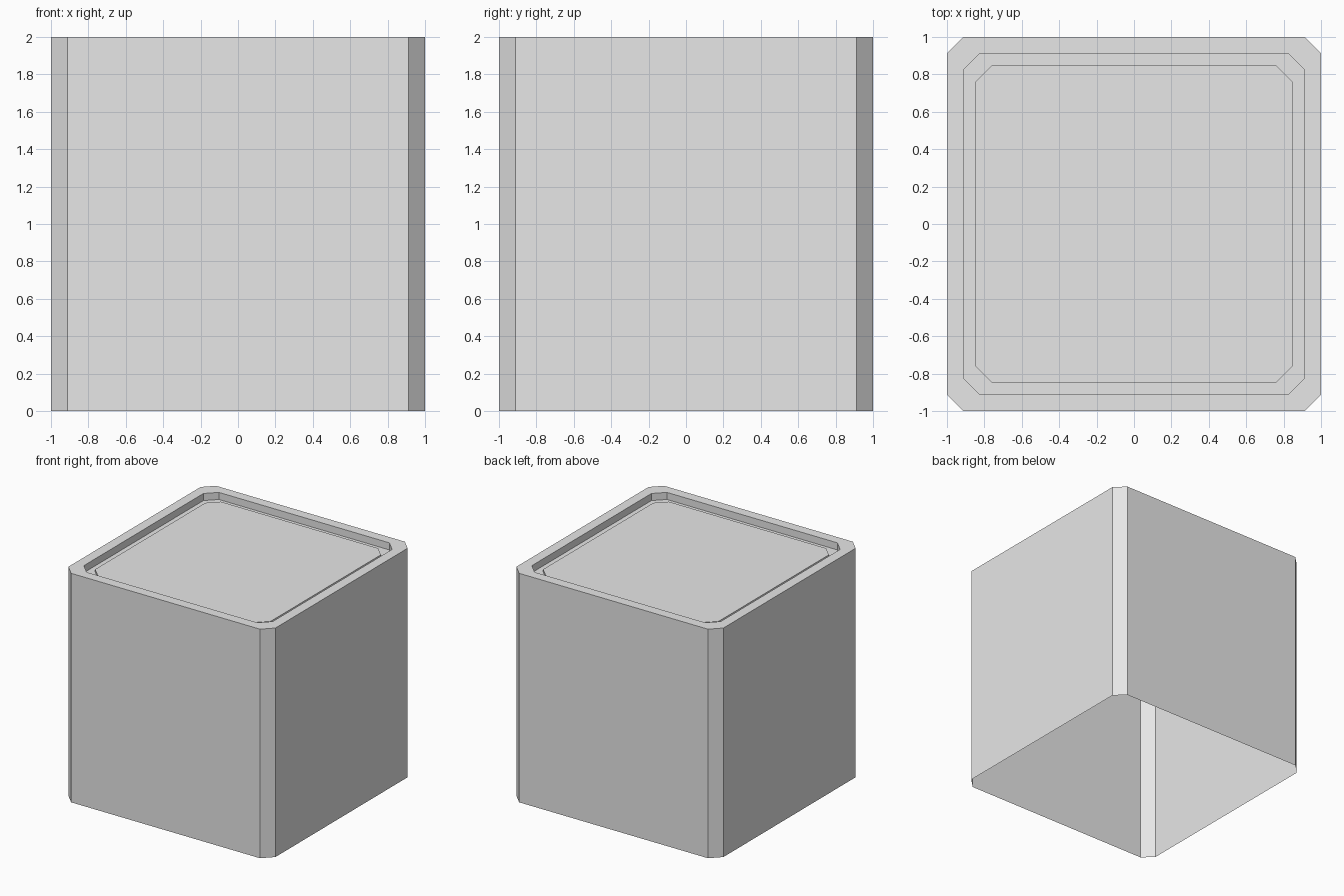
import bpy
import bmesh

cube = bpy.data.objects.get("Cube")
if cube:
    bpy.data.objects.remove(cube, do_unlink=True)

grey = bpy.data.materials.new("light grey")
grey.use_nodes = True
grey.diffuse_color = (0.8, 0.8, 0.8, 1)
grey.node_tree.nodes["Principled BSDF"].inputs["Base Color"].default_value = (0.8, 0.8, 0.8, 1)

CUT = 0.088  # corner chamfer shared by every outline


def chamfered_ring(bm, half, z):
    """Square outline with cut corners, counter-clockwise from above."""
    k = half - CUT
    corner = [(half, k), (k, half)]
    verts = []
    for _ in range(4):
        verts += [bm.verts.new((x, y, z)) for x, y in corner]
        corner = [(-y, x) for x, y in corner]
    return verts


def build_shell(name, outline, capped):
    """Bridge rings of (half width, height) from first to last."""
    bm = bmesh.new()
    rings = [chamfered_ring(bm, half, z) for half, z in outline]
    for a, b in zip(rings, rings[1:]):
        for i in range(len(a)):
            j = (i + 1) % len(a)
            bm.faces.new((a[i], a[j], b[j], b[i]))
    if capped:
        bm.faces.new(rings[-1])
    mesh = bpy.data.meshes.new(name)
    bm.to_mesh(mesh)
    bm.free()
    mesh.materials.append(grey)
    obj = bpy.data.objects.new(name, mesh)
    bpy.context.collection.objects.link(obj)
    return obj


TOP = 2.0
FLOOR = TOP - 0.062   # bottom of the groove inside the rim
PANEL = TOP - 0.04    # raised panel, just below the rim

# Open-bottomed thin body: outer wall, flat rim, recess wall, groove floor
build_shell("box_body", [(1, 0), (1, TOP), (0.912, TOP), (0.912, FLOOR), (0.848, FLOOR)], False)

# Raised panel standing in the recess
build_shell("top_panel", [(0.848, FLOOR), (0.848, PANEL)], True)
